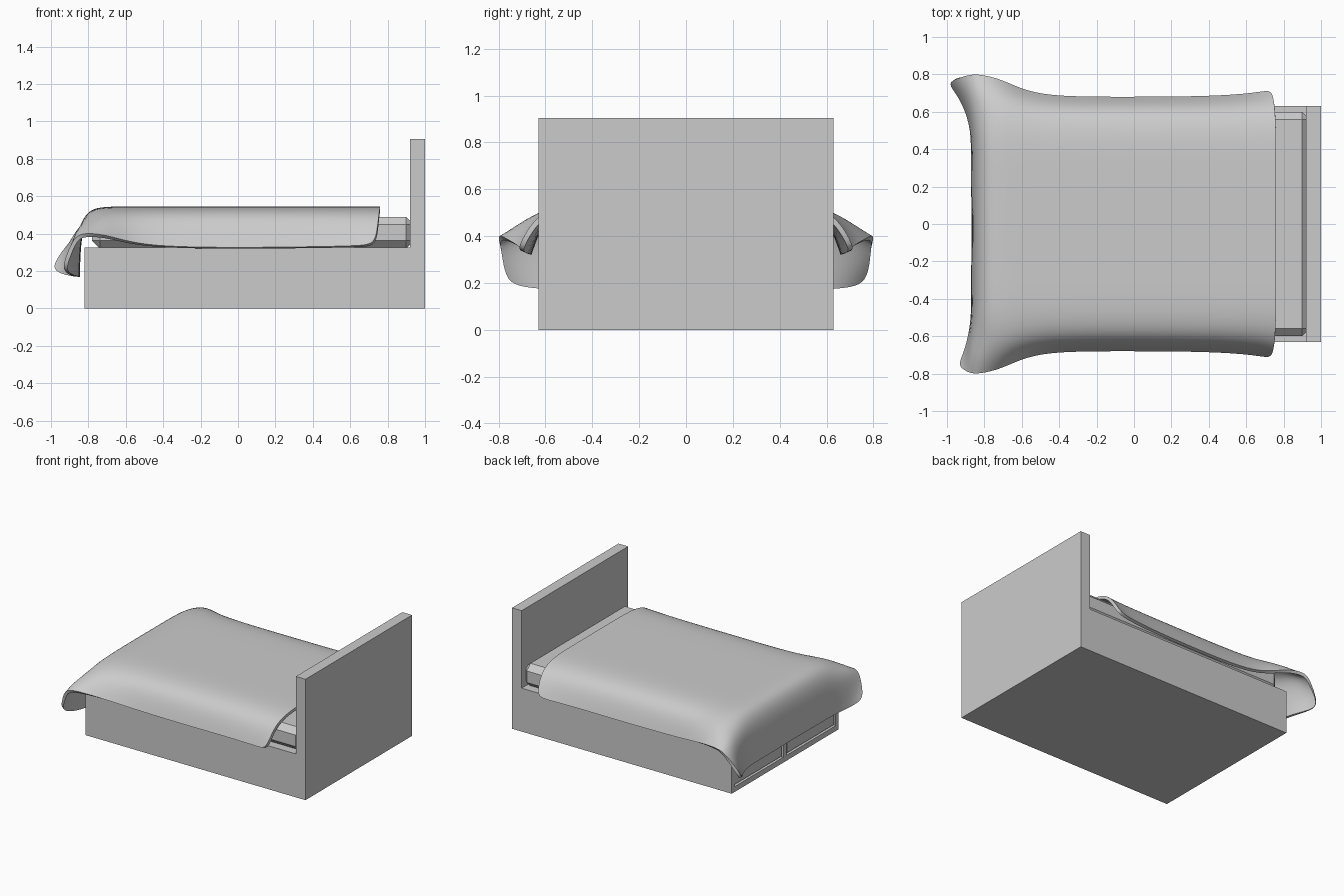
import bpy, bmesh

if "Cube" in bpy.data.objects:
    bpy.data.objects.remove(bpy.data.objects["Cube"])


def new_object(name, bm):
    bmesh.ops.recalc_face_normals(bm, faces=bm.faces[:])
    me = bpy.data.meshes.new(name)
    bm.to_mesh(me)
    bm.free()
    ob = bpy.data.objects.new(name, me)
    bpy.context.collection.objects.link(ob)
    return ob


def box(name, lo, hi):
    bm = bmesh.new()
    bmesh.ops.create_cube(bm, size=1)
    for v in bm.verts:
        v.co = [(a + b) / 2 + c * (b - a) for a, b, c in zip(lo, hi, v.co)]
    return new_object(name, bm)


# Frame and headboard: one L-shaped side profile extruded across the width
profile = [(-.82, 0), (1, 0), (1, .905), (.92, .905), (.92, .325), (-.82, .325)]
bm = bmesh.new()
face = bm.faces.new([bm.verts.new((x, -.63, z)) for x, z in profile])
ext = bmesh.ops.extrude_face_region(bm, geom=[face])["geom"]
bmesh.ops.translate(bm, vec=(0, 1.26, 0),
                    verts=[g for g in ext if isinstance(g, bmesh.types.BMVert)])
frame = new_object("bed_frame", bm)

# Two drawers set into recesses in the foot end
for side, y0, y1 in (("left", .02, .60), ("right", -.60, -.02)):
    cutter = box("drawer_recess_" + side, (-.9, y0, .04), (-.795, y1, .285))
    cutter.hide_render = True
    cutter.hide_set(True)
    m = frame.modifiers.new("recess", 'BOOLEAN')
    m.operation = 'DIFFERENCE'
    m.object = cutter
    m.solver = 'EXACT'
    box("drawer_" + side, (-.815, y0 + .012, .052), (-.79, y1 - .012, .273))

# Mattress with chamfered edges, its head end tucked against the headboard
mattress = box("mattress", (-.78, -.60, .32), (.94, .60, .49))
bev = mattress.modifiers.new("chamfer", 'BEVEL')
bev.width = .042
bev.segments = 1

# Blanket: half rows from the centre line to the side hem, head to foot
def body_row(x, hem_y, hem_z, flare=0.0):
    k, d = hem_y - .68, hem_z - .33
    return [(x, 0, .545), (x, .28, .545), (x, .48, .543),
            (x - flare * .2, .60 + k * .3, .505 + d * .15),
            (x - flare * .5, .65 + k * .7, .42 + d * .6),
            (x - flare, hem_y, hem_z)]


rows = [
    body_row(.76, .72, .345, .03),
    body_row(.66, .70, .335, .01),
    body_row(.40, .682, .33),
    body_row(0, .68, .325),
    body_row(-.40, .68, .33),
    body_row(-.58, .71, .355),
    body_row(-.71, .775, .395),
    [(-.80, 0, .53), (-.80, .28, .53), (-.80, .48, .525),
     (-.80, .61, .49), (-.815, .72, .45), (-.82, .80, .405)],
    [(-.85, 0, .44), (-.85, .28, .44), (-.852, .48, .44),
     (-.865, .61, .425), (-.88, .72, .415), (-.875, .80, .385)],
    [(-.862, 0, .31), (-.868, .28, .31), (-.865, .48, .31),
     (-.89, .61, .31), (-.92, .71, .31), (-.94, .78, .31)],
    [(-.865, 0, .17), (-.875, .28, .17), (-.868, .48, .17),
     (-.90, .60, .175), (-.945, .69, .185), (-1.0, .755, .215)],
]
bm = bmesh.new()
grid = []
for row in rows:
    # the right foot corner flares a little less than the left one
    right = [(x if x > -.87 else -.87 + (x + .87) * .55, -y, z)
             for x, y, z in row[:0:-1]]
    grid.append([bm.verts.new(p) for p in right + row])
for a, b in zip(grid, grid[1:]):
    for i in range(len(a) - 1):
        bm.faces.new((a[i], a[i + 1], b[i + 1], b[i]))
bm.normal_update()
up = max(bm.faces, key=lambda f: abs(f.normal.z)).normal.z
if up < 0:
    bmesh.ops.reverse_faces(bm, faces=bm.faces[:])
me = bpy.data.meshes.new("blanket")
bm.to_mesh(me)
bm.free()
blanket = bpy.data.objects.new("blanket", me)
bpy.context.collection.objects.link(blanket)
sub = blanket.modifiers.new("smooth", 'SUBSURF')
sub.levels = sub.render_levels = 2
sol = blanket.modifiers.new("thickness", 'SOLIDIFY')
sol.thickness = .022
sol.offset = -1
bpy.ops.object.select_all(action='DESELECT')
blanket.select_set(True)
bpy.context.view_layer.objects.active = blanket
bpy.ops.object.convert(target='MESH')
bpy.ops.object.shade_smooth_by_angle(angle=.7)
